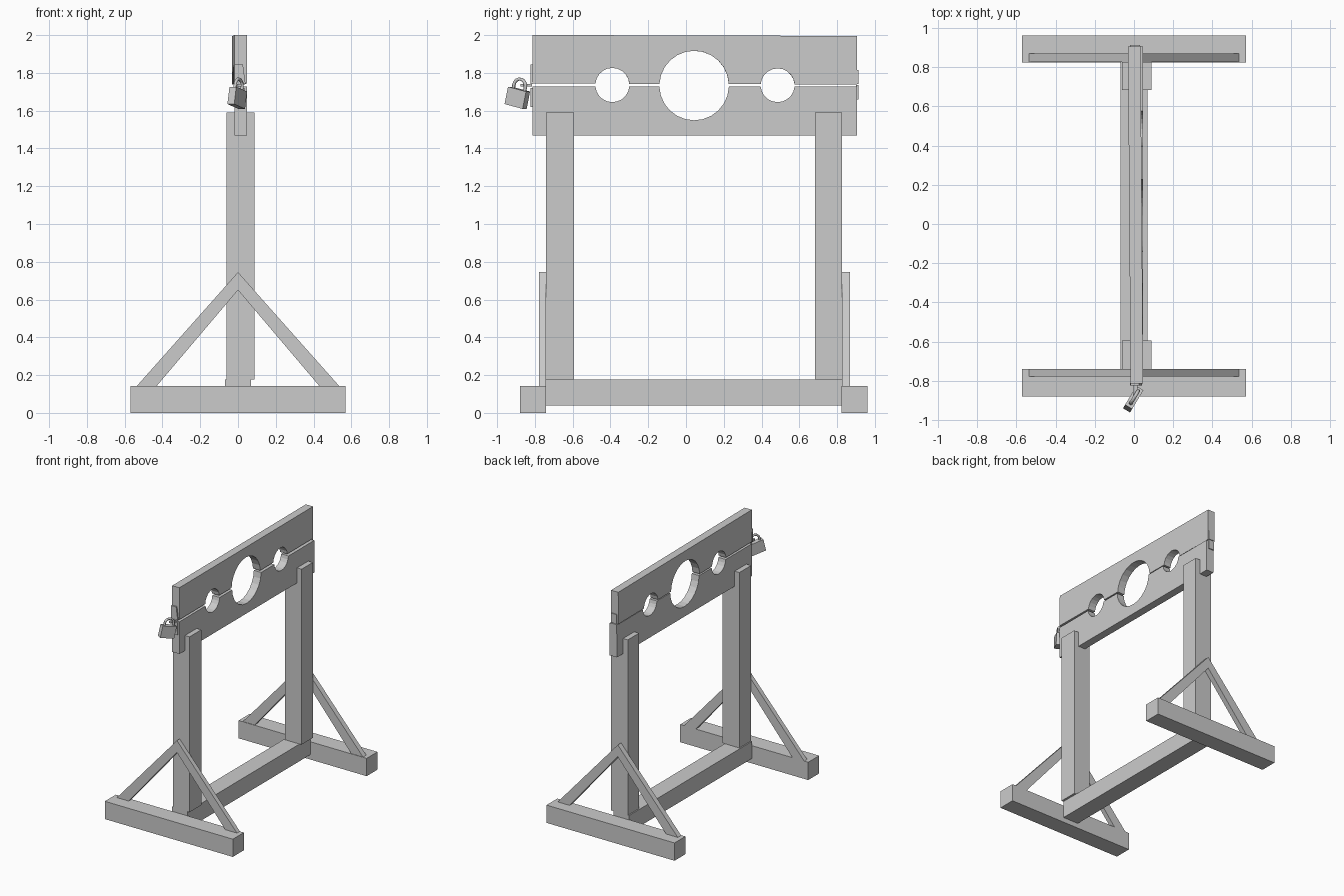
import bpy, bmesh, math
from mathutils import Matrix, Vector, Euler

cube = bpy.data.objects.get("Cube")
if cube:
    bpy.data.objects.remove(cube, do_unlink=True)

grey = bpy.data.materials.new("plain grey")
grey.use_nodes = True
colour = (0.6, 0.6, 0.6, 1)
grey.diffuse_color = colour
grey.node_tree.nodes["Principled BSDF"].inputs["Base Color"].default_value = colour


def finish(name, bm):
    bmesh.ops.recalc_face_normals(bm, faces=bm.faces)
    mesh = bpy.data.meshes.new(name)
    bm.to_mesh(mesh)
    bm.free()
    mesh.materials.append(grey)
    obj = bpy.data.objects.new(name, mesh)
    bpy.context.collection.objects.link(obj)
    return obj


def box(name, x, y, z):
    """Box from (low, high) pairs."""
    bm = bmesh.new()
    bmesh.ops.create_cube(bm, size=1)
    for v in bm.verts:
        v.co = [r[0] + (c + 0.5) * (r[1] - r[0]) for c, r in zip(v.co, (x, y, z))]
    return finish(name, bm)


def prism(name, outline, axis, low, high):
    """Extrude a 2D outline along x or y; its second coordinate is z."""
    bm = bmesh.new()
    place = (lambda a, z: (low, a, z)) if axis == "x" else (lambda a, z: (a, low, z))
    face = bm.faces.new([bm.verts.new(place(*p)) for p in outline])
    new = bmesh.ops.extrude_face_region(bm, geom=[face])["geom"]
    d = high - low
    bmesh.ops.translate(bm, verts=[g for g in new if isinstance(g, bmesh.types.BMVert)],
                        vec=(d, 0, 0) if axis == "x" else (0, d, 0))
    return finish(name, bm)


# Neck and wrist holes: centre y, centre z, radius, segments per half
HOLES = [(-0.39, 1.735, 0.09, 10), (0.043, 1.733, 0.184, 12), (0.485, 1.735, 0.09, 10)]
FRONT, BACK = -0.813, 0.905


def board(name, seam, outer, low, high):
    """Plank whose seam edge is cut by half of every hole."""
    side = 1 if outer > seam else -1
    pts = [(FRONT, outer), (FRONT, seam)]
    for cy, cz, r, n in HOLES:
        start = math.asin(side * (seam - cz) / r)
        for i in range(n + 1):
            a = math.pi - start - (math.pi - 2 * start) * i / n
            pts.append((cy + r * math.cos(a), cz + side * r * math.sin(a)))
    pts += [(BACK, seam), (BACK, outer)]
    return prism(name, pts, "x", low, high)


board("lower_board", 1.727, 1.468, -0.018, 0.047)
upper = board("upper_board", 1.741, 1.998, -0.024, 0.040)
pivot = Vector((0.008, 0.04, 1.74))
upper.matrix_world = (Matrix.Translation(pivot) @ Euler((-0.003, 0, 0.0076)).to_matrix().to_4x4()
                      @ Matrix.Translation(-pivot))

# Frame: feet, posts, ground beam and braces
box("ground_beam", (-0.07, 0.07), (-0.74, 0.825), (0.04, 0.178))
for end, foot, post, brace in [
        ("front", (-0.88, -0.74), (-0.742, -0.593), (-0.777, -0.74)),
        ("back", (0.822, 0.96), (0.683, 0.826), (0.826, 0.868))]:
    box(end + "_foot", (-0.57, 0.57), foot, (0, 0.143))
    box(end + "_post", (-0.06, 0.088), post, (0.178, 1.59))
    for word, s in (("left", 1), ("right", -1)):
        prism(f"{end}_{word}_brace",
              [(s * 0.535, 0.143), (s * 0.43, 0.143), (0, 0.65), (0, 0.745)], "y", *brace)

# Hinge at the back end
box("hinge_upper_leaf", (-0.02, 0.03), (0.9, 0.912), (1.74, 1.815))
box("hinge_lower_leaf", (-0.02, 0.03), (0.9, 0.912), (1.66, 1.735))

# Hasp and staple at the front end
box("hasp_lower_plate", (-0.012, 0.035), (-0.822, -0.81), (1.62, 1.72))
prism("hasp_strap", [(-0.02, 1.74), (0.04, 1.74), (0.026, 1.845), (-0.018, 1.845)],
      "y", -0.824, -0.81)
box("staple", (-0.004, 0.018), (-0.875, -0.815), (1.728, 1.742))

# Padlock, hanging askew from the staple
lock = Matrix.Translation((-0.004, -0.893, 1.668)) @ Euler(
    (math.radians(-13), 0, math.radians(-31)), "XYZ").to_matrix().to_4x4()
box("padlock_body", (-0.021, 0.021), (-0.057, 0.057), (-0.047, 0.047)).matrix_world = lock

curve = bpy.data.curves.new("padlock_shackle", "CURVE")
curve.dimensions = "3D"
curve.bevel_depth = 0.009
curve.bevel_resolution = 1
curve.use_fill_caps = True
arch = [(0, -0.036, 0.04)]
arch += [(0, -0.036 * math.cos(math.pi * i / 8), 0.065 + 0.036 * math.sin(math.pi * i / 8))
         for i in range(9)]
arch += [(0, 0.036, 0.04)]
spline = curve.splines.new("POLY")
spline.points.add(len(arch) - 1)
for p, co in zip(spline.points, arch):
    p.co = (*co, 1)
curve.materials.append(grey)
shackle = bpy.data.objects.new("padlock_shackle", curve)
bpy.context.collection.objects.link(shackle)
shackle.matrix_world = lock
